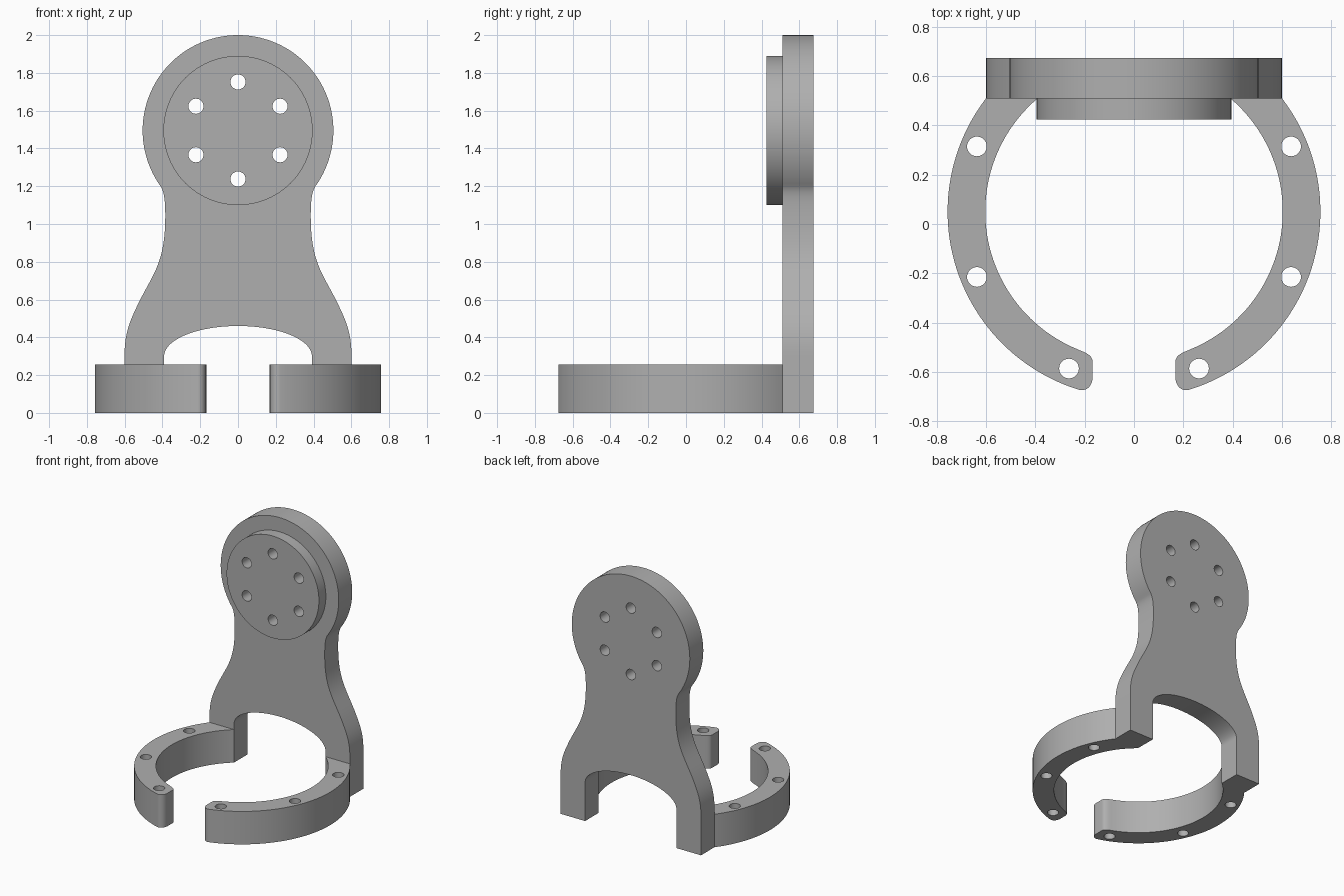
import bpy
from math import sin, cos, pi, asin, atan2, sqrt, radians
from mathutils import Vector
from mathutils.geometry import interpolate_bezier

cube = bpy.data.objects.get("Cube")
if cube:
    bpy.data.objects.remove(cube, do_unlink=True)

grey = bpy.data.materials.new("plain_grey")
grey.use_nodes = True
grey.diffuse_color = (0.43, 0.43, 0.43, 1)
grey.node_tree.nodes["Principled BSDF"].inputs["Base Color"].default_value = grey.diffuse_color


def arc(cx, cy, rx, ry, start, end, steps=48):
    """Points along an elliptical arc, angles in radians."""
    angles = [start + (end - start) * i / steps for i in range(steps + 1)]
    return [(cx + rx * cos(a), cy + ry * sin(a)) for a in angles]


def circle(cx, cy, r, steps=32):
    return arc(cx, cy, r, r, 0, 2 * pi, steps)[:-1]


def bezier(a, b, c, d, steps=12):
    points = interpolate_bezier(*[Vector((*p, 0)) for p in (a, b, c, d)], steps + 1)
    return [(p.x, p.y) for p in points]


def mirrored(points):
    return [(-x, y) for x, y in reversed(points)]


def plate(name, loops, low, high, upright=False):
    """Extrude an outline with holes between two levels, along z or y."""
    curve = bpy.data.curves.new(name, 'CURVE')
    curve.dimensions = '2D'
    curve.fill_mode = 'BOTH'
    curve.extrude = (high - low) / 2
    for loop in loops:
        clean = [p for i, p in enumerate(loop)
                 if (Vector(p) - Vector(loop[i - 1])).length > 1e-4]
        spline = curve.splines.new('POLY')
        spline.points.add(len(clean) - 1)
        for point, (x, y) in zip(spline.points, clean):
            point.co = (x, y, 0, 1)
        spline.use_cyclic_u = True
    obj = bpy.data.objects.new(name, curve)
    bpy.context.collection.objects.link(obj)
    middle = (low + high) / 2
    if upright:
        obj.rotation_euler.x = pi / 2
        obj.location.y = middle
    else:
        obj.location.z = middle
    bpy.ops.object.select_all(action='DESELECT')
    obj.select_set(True)
    bpy.context.view_layer.objects.active = obj
    bpy.ops.object.convert(target='MESH')
    obj = bpy.context.object
    obj.data.materials.clear()
    obj.data.materials.append(grey)
    bpy.ops.object.shade_smooth_by_angle(angle=radians(30))
    return obj


# Shared sizes
hub_z, head_r, hub_r = 1.495, 0.505, 0.395
front_y, back_y = 0.51, 0.675
hole_r = 0.04
bolt_holes = [circle(0.257 * sin(i * pi / 3), hub_z + 0.257 * cos(i * pi / 3), hole_r)
              for i in range(6)]

# Upright plate: round head, waist, flared legs and arch
waist = (0.41, 1.20)
neck_angle = atan2(waist[1] - hub_z, waist[0])
side = arc(0, hub_z, head_r, head_r, pi / 2, neck_angle, 64)
side += bezier(waist, (0.392, 1.172), (0.385, 1.13), (0.385, 1.04))
side += bezier((0.385, 1.04), (0.385, 0.79), (0.455, 0.73), (0.53, 0.575), 20)
side += bezier((0.53, 0.575), (0.575, 0.48), (0.601, 0.42), (0.601, 0.30))
side += [(0.601, 0), (0.391, 0)]
side += arc(0, 0.30, 0.391, 0.16, 0, pi / 2, 32)
plate("upright_plate", [side + mirrored(side)] + bolt_holes, front_y, back_y, True)

# Raised round boss on the front of the head
plate("round_boss", [circle(0, hub_z, hub_r, 96)] + bolt_holes, 0.425, front_y, True)

# Two clamp arms forming an open ring
ring_y, outer_r, inner_r = 0.05, 0.757, 0.604
tip_x = 0.225
rise = front_y - ring_y
arm = arc(0, ring_y, outer_r, outer_r, asin(rise / outer_r),
          -atan2(sqrt(outer_r ** 2 - tip_x ** 2), tip_x))
arm += bezier(arm[-1], (0.195, -0.682), (0.168, -0.66), (0.168, -0.62))
arm += bezier((0.168, -0.56), (0.168, -0.533), (0.197, -0.522), (tip_x, -0.511))
arm += arc(0, ring_y, inner_r, inner_r,
           -atan2(sqrt(inner_r ** 2 - tip_x ** 2), tip_x), asin(rise / inner_r))
arm_holes = [circle(x, y, hole_r) for x, y in
             ((0.638, 0.315), (0.638, -0.215), (0.264, -0.587))]
arm_loops = [arm] + arm_holes
plate("left_clamp_arm", arm_loops, 0, 0.255)
plate("right_clamp_arm", [mirrored(loop) for loop in arm_loops], 0, 0.255)
